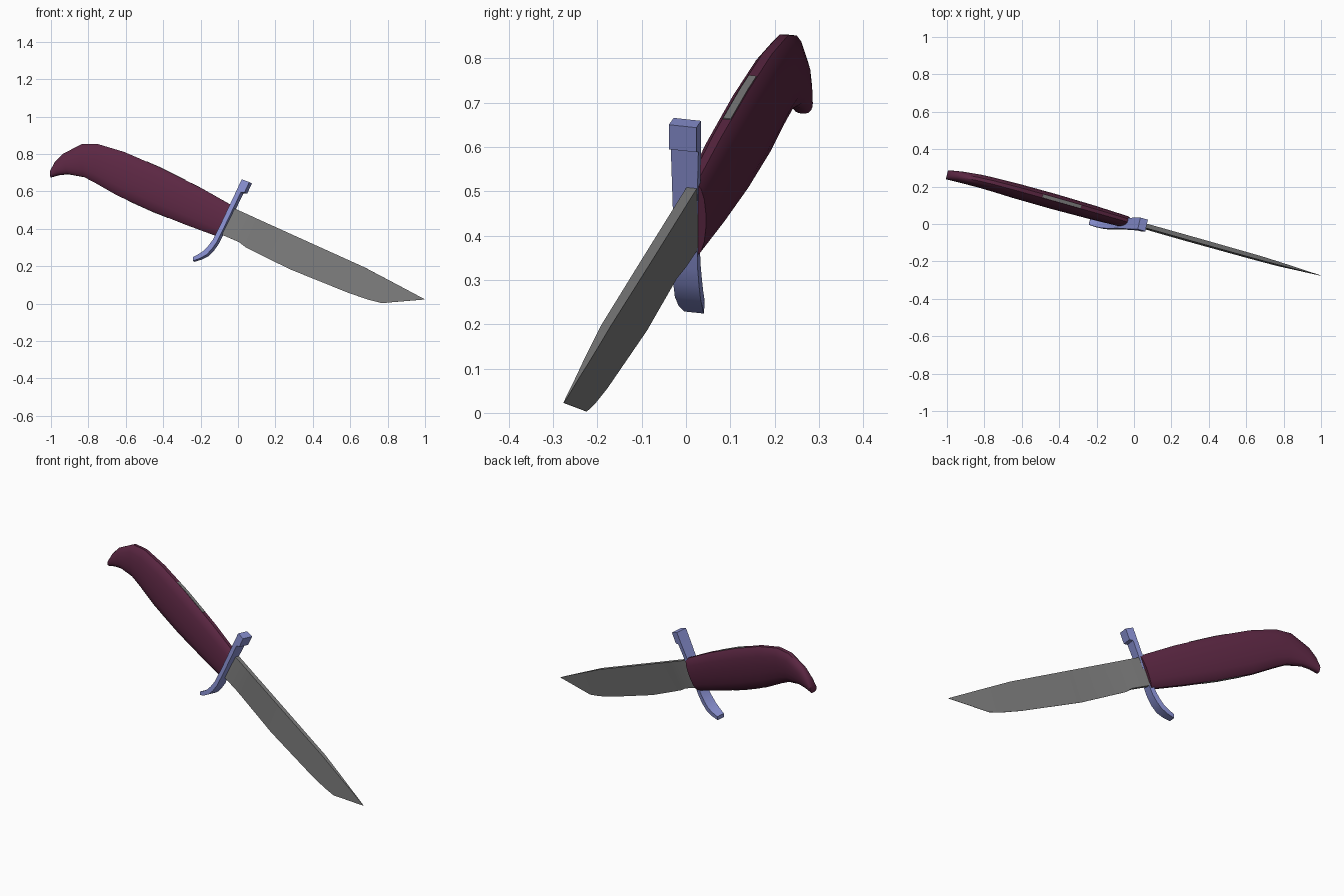
import bpy, bmesh, math
from mathutils import Matrix

if "Cube" in bpy.data.objects:
    bpy.data.objects.remove(bpy.data.objects["Cube"], do_unlink=True)

# Pose shared by all parts: length along local x, spine up local z
POSE = (Matrix.Translation((0, 0, 0.42)) @ Matrix.Rotation(math.radians(24.8), 4, 'Y')
        @ Matrix.Rotation(math.radians(-14.4), 4, 'Z') @ Matrix.Diagonal((1.03, 1, 1, 1)))


def material(name, rgb):
    m = bpy.data.materials.new(name)
    m.use_nodes = True
    m.diffuse_color = (*rgb, 1)
    m.node_tree.nodes["Principled BSDF"].inputs["Base Color"].default_value = (*rgb, 1)
    return m


plum = material("plum grip", (0.105, 0.02, 0.055))
steel = material("grey steel", (0.20, 0.20, 0.20))
blue = material("pale blue metal", (0.25, 0.28, 0.64))

# Cross-sections: (width factor, position from bottom -1 to top 1)
HALF_GRIP = [(0.27, 1), (0.62, 0.86), (0.86, 0.58), (0.98, 0.2),
             (0.98, -0.2), (0.86, -0.58), (0.62, -0.86), (0.27, -1)]
HALF_FLAT = [(1, 1), (1, -1)]


def loft(name, half, stations, mat, shift=0.0, angle=35):
    """Skin sections given as top x, top z, bottom x, bottom z, top and bottom half width."""
    bm = bmesh.new()
    outline = half + [(-w, k) for w, k in reversed(half)]
    rings = []
    for tx, tz, bx, bz, top_w, bot_w in stations:
        ring = []
        for w, k in outline:
            f = (k + 1) / 2
            width = bot_w + (top_w - bot_w) * f
            ring.append(bm.verts.new((bx + (tx - bx) * f, w * width + shift, bz + (tz - bz) * f)))
        rings.append(ring)
    n = len(outline)
    for a, b in zip(rings, rings[1:]):
        for i in range(n):
            j = (i + 1) % n
            bm.faces.new((a[i], a[j], b[j], b[i]))
    bm.faces.new(rings[0])
    bm.faces.new(rings[-1])
    bmesh.ops.recalc_face_normals(bm, faces=bm.faces)
    mesh = bpy.data.meshes.new(name)
    bm.to_mesh(mesh)
    bm.free()
    mesh.materials.append(mat)
    obj = bpy.data.objects.new(name, mesh)
    bpy.context.collection.objects.link(obj)
    obj.matrix_world = POSE
    bpy.ops.object.select_all(action='DESELECT')
    obj.select_set(True)
    bpy.context.view_layer.objects.active = obj
    bpy.ops.object.shade_smooth_by_angle(angle=math.radians(angle))
    return obj


# Grip with hooked pommel
loft("handle", HALF_GRIP, [
    (-.06, .081, -.06, -.10, .031, .031),
    (-.27, .098, -.25, -.115, .037, .037),
    (-.51, .105, -.45, -.126, .040, .040),
    (-.714, .10, -.65, -.127, .039, .039),
    (-.862, .079, -.79, -.115, .036, .036),
    (-.941, .042, -.857, -.112, .034, .034),
    (-1.011, -.048, -.942, -.134, .030, .030),
    (-1.031, -.105, -.985, -.16, .027, .027),
    (-1.034, -.15, -1.018, -.188, .024, .024)], plum)

# Tang showing through the top and bottom of the grip
loft("tang", HALF_FLAT, [
    (-.36, .103, -.36, -.123, .009, .009),
    (-.51, .107, -.45, -.128, .009, .009),
    (-.587, .105, -.587, -.129, .009, .009)], steel)

# Wedge blade with a square ricasso and clipped point
loft("blade", HALF_FLAT, [
    (-.06, .073, -.06, -.083, .012, .012),
    (.045, .074, .045, -.08, .012, .011),
    (.085, .074, .085, -.09, .012, .001),
    (.348, .076, .348, -.098, .012, .001),
    (.708, .079, .694, -.081, .011, .001),
    (.80, .074, .806, -.069, .009, .001),
    (.877, .07, .877, -.055, .007, .001),
    (.96, .0655, .947, -.015, .004, .001),
    (1.074, .059, 1.074, .057, .001, .001)], steel, angle=20)

# Cross guard with block end above and swept end below
W = .032
loft("guard", HALF_FLAT, [
    (-.030, .234, -.073, .231, W, W),
    (-.030, .173, -.073, .173, W, W),
    (-.048, .165, -.073, .165, W, W),
    (-.052, -.03, -.076, -.03, .027, .027),
    (-.054, -.13, -.078, -.125, .029, .029),
    (-.062, -.175, -.086, -.165, .03, .03),
    (-.076, -.215, -.097, -.2, .03, .03),
    (-.1, -.247, -.115, -.228, .028, .028),
    (-.13, -.275, -.138, -.256, .023, .023)], blue, shift=-.016)
